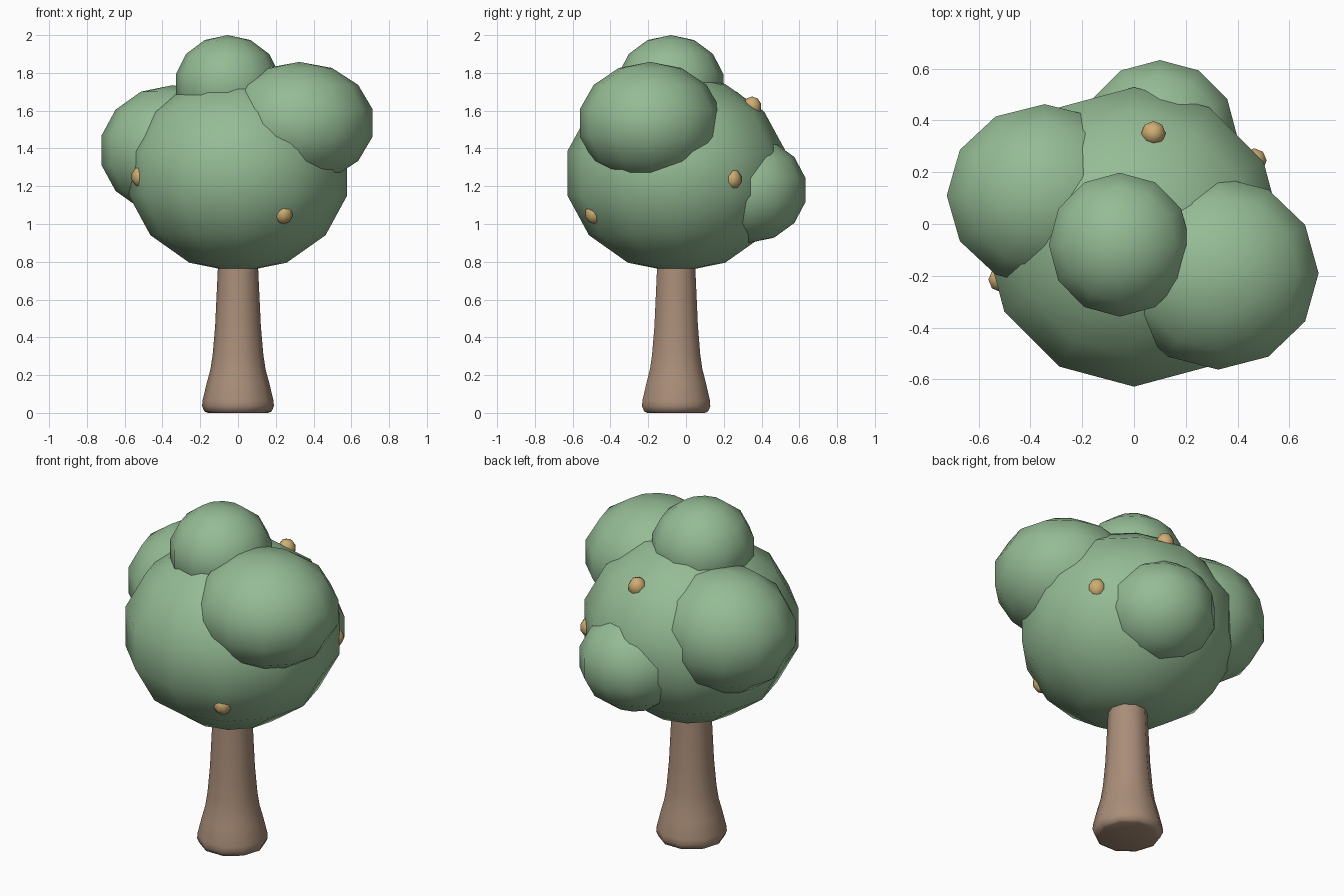
import bpy, bmesh, math
from mathutils import Matrix

if "Cube" in bpy.data.objects:
    bpy.data.objects.remove(bpy.data.objects["Cube"])


def material(name, rgb):
    m = bpy.data.materials.new(name)
    m.diffuse_color = (*rgb, 1)
    m.use_nodes = True
    m.node_tree.nodes["Principled BSDF"].inputs["Base Color"].default_value = m.diffuse_color
    return m


leaf = material("leaf green", (0.30, 0.50, 0.30))
bark = material("bark brown", (0.40, 0.27, 0.19))
fruit = material("fruit gold", (0.62, 0.42, 0.17))


def finish(name, bm, mat):
    bmesh.ops.recalc_face_normals(bm, faces=bm.faces)
    me = bpy.data.meshes.new(name)
    bm.to_mesh(me)
    bm.free()
    me.materials.append(mat)
    for p in me.polygons:
        p.use_smooth = True
    ob = bpy.data.objects.new(name, me)
    bpy.context.collection.objects.link(ob)
    return ob


def ball(name, loc, radii, mat, segs=12, rings=7):
    bm = bmesh.new()
    bmesh.ops.create_uvsphere(bm, u_segments=segs, v_segments=rings, radius=1,
                              matrix=Matrix.Diagonal((*radii, 1)))
    ob = finish(name, bm, mat)
    ob.location = loc
    return ob


# trunk: ten-sided lathe with a flared, rounded foot
profile = [(0.160, 0.0), (0.178, 0.008), (0.190, 0.035), (0.188, 0.065),
           (0.165, 0.16), (0.146, 0.23), (0.134, 0.31), (0.121, 0.46),
           (0.112, 0.65), (0.105, 0.80), (0.098, 1.0)]
SIDES = 10
bm = bmesh.new()
loops = [[bm.verts.new((r * math.cos(math.tau * i / SIDES),
                        r * math.sin(math.tau * i / SIDES), z))
          for i in range(SIDES)] for r, z in profile]
for a, b in zip(loops, loops[1:]):
    for i in range(SIDES):
        j = (i + 1) % SIDES
        bm.faces.new((a[i], a[j], b[j], b[i]))
bm.faces.new(loops[0][::-1])
bm.faces.new(loops[-1])
trunk = finish("trunk", bm, bark)
trunk.location.y = -0.052

# crown: one large ball with four smaller ones around it
ball("crown_main", (0, -0.05, 1.268), (0.593, 0.593, 0.525), leaf)
ball("crown_right", (0.325, -0.19, 1.535), (0.398, 0.382, 0.323), leaf)
ball("crown_left", (-0.345, 0.11, 1.39), (0.388, 0.362, 0.345), leaf)
ball("crown_top", (-0.055, -0.08, 1.735), (0.281, 0.285, 0.265), leaf)
ball("crown_back", (0.10, 0.333, 1.18), (0.308, 0.308, 0.28), leaf)

# small fruits half sunk into the crown
for i, loc in enumerate([(0.24, -0.485, 1.055), (-0.515, -0.215, 1.25),
                         (0.075, 0.35, 1.62), (0.465, 0.245, 1.237)]):
    ball(f"fruit_{i + 1}", loc, (0.05, 0.05, 0.055), fruit, 8, 5)
